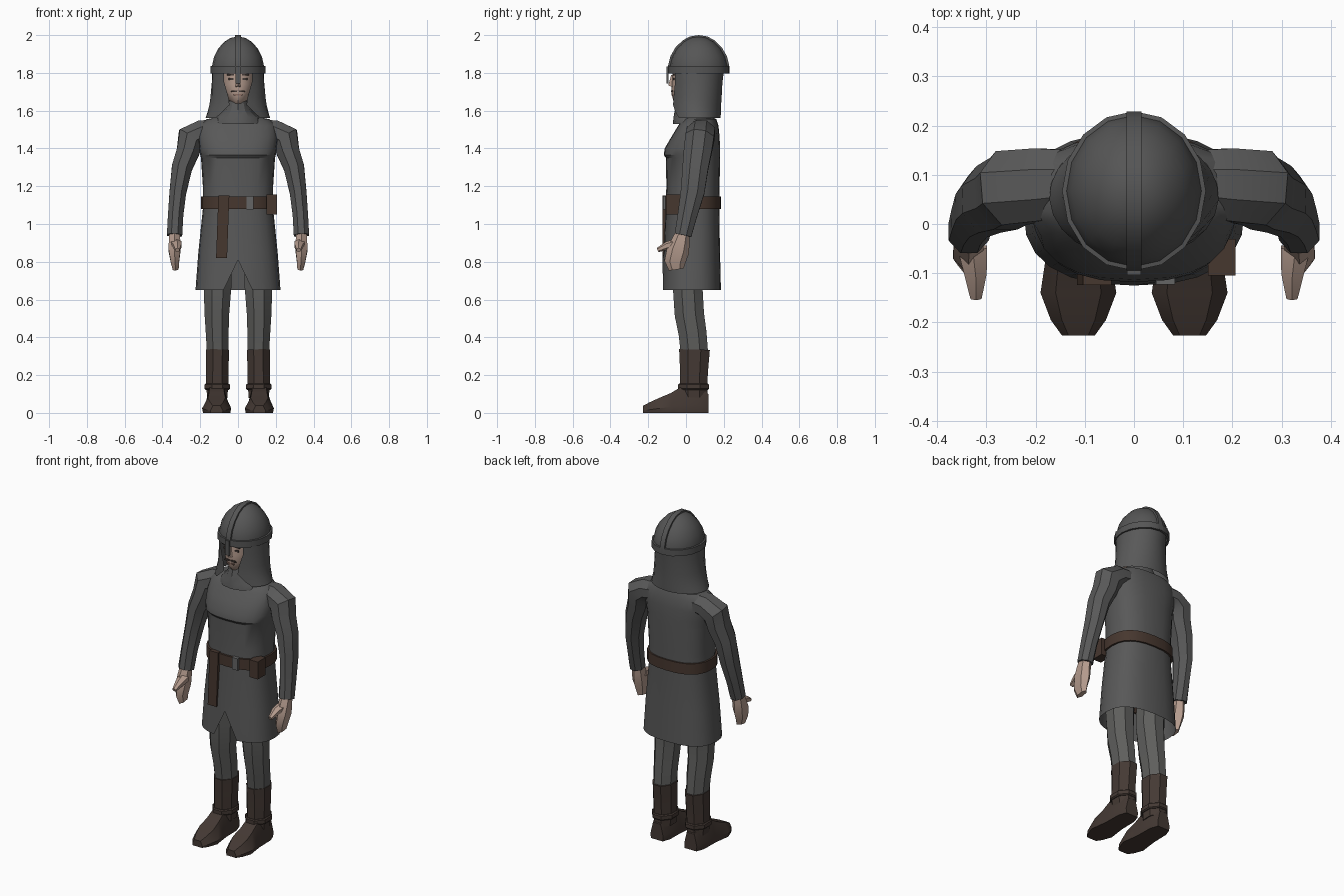
import bpy, bmesh, math
from mathutils import Vector

if "Cube" in bpy.data.objects:
    bpy.data.objects.remove(bpy.data.objects["Cube"])


def mat(name, r, g, b):
    m = bpy.data.materials.new(name)
    m.diffuse_color = (r, g, b, 1)
    m.use_nodes = True
    m.node_tree.nodes["Principled BSDF"].inputs["Base Color"].default_value = m.diffuse_color
    return m


MAIL = mat("dark grey mail", .098, .098, .098)
HOSE = mat("grey hose", .112, .112, .108)
STEEL = mat("helmet steel", .092, .092, .092)
LEATHER = mat("boot leather", .058, .041, .034)
STRAP = mat("belt leather", .062, .038, .028)
SKIN = mat("skin", .46, .33, .27)
BUCKLE = mat("buckle metal", .13, .13, .13)
HAIR = mat("dark hair", .06, .045, .04)
LIP = mat("lip", .25, .15, .12)


def loft(name, rings, material, closed=True, caps=(True, True), angle=30):
    """Skin a list of equal-length point rings."""
    bm = bmesh.new()
    rows = [[bm.verts.new(p) for p in r] for r in rings]
    n = len(rows[0])
    for a, b in zip(rows, rows[1:]):
        for i in range(n if closed else n - 1):
            j = (i + 1) % n
            bm.faces.new((a[i], a[j], b[j], b[i]))
    if caps[0]:
        bm.faces.new(rows[0])
    if caps[1]:
        bm.faces.new(rows[-1])
    bmesh.ops.recalc_face_normals(bm, faces=bm.faces)
    me = bpy.data.meshes.new(name)
    bm.to_mesh(me)
    bm.free()
    me.materials.append(material)
    ob = bpy.data.objects.new(name, me)
    bpy.context.collection.objects.link(ob)
    bpy.ops.object.select_all(action='DESELECT')
    ob.select_set(True)
    bpy.context.view_layer.objects.active = ob
    bpy.ops.object.shade_smooth_by_angle(angle=math.radians(angle))
    return ob


def ring(z, rx, yf, yb, n=16, power=1.0, gap=None, cx=0):
    """Horizontal oval from front y to back y; gap is the half angle left open in front."""
    pts = []
    for i in range(n):
        a = 2 * math.pi * i / n if gap is None else gap + (2 * math.pi - 2 * gap) * i / (n - 1)
        s, c = math.sin(a), math.cos(a)
        s = math.copysign(abs(s) ** power, s)
        c = math.copysign(abs(c) ** power, c)
        pts.append(Vector((cx + rx * s, (yf + yb) / 2 - (yb - yf) / 2 * c, z)))
    return pts


def tube(name, path, material, n=8, ref=(0, 1, 0), side=1, angle=30):
    """Limb through (x, y, z, half width, half depth) stations."""
    P = [Vector((p[0] * side, p[1], p[2])) for p in path]
    rings = []
    for i, p in enumerate(path):
        t = (P[min(i + 1, len(P) - 1)] - P[max(i - 1, 0)]).normalized()
        u = Vector(ref).cross(t).normalized()
        v = t.cross(u)
        rings.append([P[i] + u * p[3] * math.cos(a) + v * p[4] * math.sin(a)
                      for a in (2 * math.pi * (k + .5) / n for k in range(n))])
    return loft(name, rings, material, angle=angle)


def box(name, x0, x1, y0, y1, z0, z1, material, shift=0):
    """Box whose lower end may be shifted sideways."""
    rings = [[(x0 + d, y0, z), (x1 + d, y0, z), (x1 + d, y1, z), (x0 + d, y1, z)]
             for z, d in ((z0, shift), (z1, 0))]
    return loft(name, rings, material)


# Tunic, with a wedge-shaped slit at the front hem
N = 24
tunic = [ring(z, rx, yf, yb, N, .8) for z, rx, yf, yb in (
    (.65, .225, -.125, .185), (.85, .21, -.118, .18), (1.08, .186, -.108, .176),
    (1.2, .186, -.104, .178), (1.35, .196, -.106, .18), (1.365, .2, -.118, .18),
    (1.40, .205, -.113, .18), (1.46, .212, -.078, .178), (1.52, .205, -.042, .172),
    (1.555, .165, -.015, .16), (1.57, .09, .0, .13))]
tunic[0][0].z = .81
loft("tunic", tunic, MAIL, caps=(False, True))

# Collar below the chin
loft("collar", [ring(*r, 12) for r in (
    (1.53, .125, -.07, .14), (1.565, .115, -.066, .14), (1.60, .075, -.06, .13),
    (1.65, .055, -.048, .12))], MAIL)

# Mail hood, open at the face
hood = []
for z, rx, yf, yb, edge in ((1.83, .136, -.083, .205, .076), (1.75, .139, -.078, .194, .073),
                            (1.67, .146, -.074, .19, .05), (1.63, .152, -.074, .187, .045),
                            (1.59, .162, -.074, .186, .085), (1.56, .172, -.072, .184, .12)):
    hood.append(ring(z, rx, yf, yb, 20, gap=math.asin(edge / rx)))
loft("mail_hood", hood, MAIL, closed=False, caps=(False, False))

# Head and facial features
loft("head", [ring(*r, 16) for r in (
    (1.635, .03, -.05, .1), (1.655, .048, -.068, .11), (1.69, .07, -.076, .115),
    (1.74, .083, -.076, .12), (1.82, .088, -.07, .12))], SKIN)
loft("nose", [[(-.016, -.07, 1.725), (.016, -.07, 1.725), (0, -.094, 1.733)],
              [(-.009, -.065, 1.79), (.009, -.065, 1.79), (0, -.078, 1.79)]], SKIN)
box("mouth", -.024, .024, -.077, -.07, 1.681, 1.689, LIP)
for s in (1, -1):
    xs = sorted((s * .002, s * .034))
    box("moustache", *xs, -.079, -.07, 1.699, 1.708, HAIR, shift=s * .005)
    xs = sorted((s * .025, s * .05))
    box("eye", *xs, -.069, -.060, 1.762, 1.772, HAIR)
    xs = sorted((s * .02, s * .058))
    box("eyebrow", *xs, -.07, -.060, 1.786, 1.794, HAIR)

# Helmet dome, rim, crest ridge and nose guard
CY = .067
profile = [(1.80, .137), (1.84, .137), (1.885, .127), (1.93, .104), (1.965, .072),
           (1.985, .04), (1.992, .006)]
loft("helmet_dome", [ring(z, r, CY - r * 1.12, CY + r * 1.12, 16) for z, r in profile],
     STEEL, caps=(False, True), angle=40)
loft("helmet_rim", [ring(z, r, CY - r * 1.11, CY + r * 1.11, 16) for z, r in
                    ((1.798, .134), (1.798, .146), (1.836, .146), (1.838, .134))],
     STEEL, caps=(False, False))
arc = [(CY - r * 1.12, z) for z, r in profile[:-1]] + [(CY, 1.992)]
arc += [(2 * CY - y, z) for y, z in reversed(arc[:-1])]
crest = []
for y, z in arc:
    d = Vector((0, (y - CY) * .8, max(z - 1.84, 0))).normalized() * .008
    p = Vector((0, y, z))
    crest.append([p + Vector((x, 0, 0)) + k * d for x, k in
                  ((-.015, -1), (.015, -1), (.015, 1), (-.015, 1))])
loft("helmet_ridge", crest, STEEL)
box("nose_guard", -.014, .014, -.104, -.093, 1.745, 1.835, STEEL)

# Belt with buckle, hanging tail and pouch
loft("belt", [ring(z, .184 + d, -.106 - d, .174 + d, N, .8) for z, d in
              ((1.08, 0), (1.08, .012), (1.145, .012), (1.145, 0))], STRAP, caps=(False, False))
box("belt_buckle", .045, .083, -.123, -.10, 1.077, 1.148, BUCKLE)
box("belt_tail", -.104, -.046, -.124, -.098, .82, 1.15, STRAP, shift=-.012)
box("belt_pouch", .15, .206, -.105, -.03, 1.05, 1.155, STRAP)

for s, tag in ((1, "left"), (-1, "right")):
    # Sleeve
    tube(tag + "_sleeve", [
        (.12, .085, 1.495, .06, .07), (.19, .08, 1.488, .068, .08), (.25, .073, 1.455, .08, .082),
        (.264, .062, 1.385, .066, .08), (.296, .05, 1.30, .059, .074), (.318, .035, 1.17, .048, .068),
        (.33, .008, 1.05, .044, .056), (.336, -.016, .94, .044, .048)], MAIL, side=s)
    # Hand and thumb
    tube(tag + "_hand", [
        (.335, -.015, .96, .031, .036), (.336, -.028, .91, .035, .048), (.336, -.042, .86, .036, .06),
        (.334, -.058, .80, .026, .056), (.33, -.052, .76, .018, .04)], SKIN, n=6, side=s)
    tube(tag + "_thumb", [
        (.328, -.05, .895, .034, .028), (.322, -.10, .885, .026, .022),
        (.321, -.15, .862, .013, .012)], SKIN, n=6, ref=(0, 0, 1), side=s)
    # Leg
    tube(tag + "_leg", [
        (.108, .02, .95, .08, .09), (.108, .008, .68, .08, .085), (.112, .018, .52, .07, .084),
        (.11, .035, .42, .065, .08), (.108, .046, .30, .06, .078)], HOSE, side=s, angle=25)
    # Boot shaft, ankle strap and foot
    tube(tag + "_boot_shaft", [
        (.108, .045, .335, .066, .088), (.109, .043, .25, .064, .082), (.11, .04, .15, .063, .078),
        (.11, .042, .08, .058, .078)], LEATHER, side=s, angle=25)
    tube(tag + "_ankle_strap", [
        (.11, .04, .155, .066, .082), (.11, .04, .15, .072, .088), (.11, .04, .128, .072, .088),
        (.11, .04, .122, .066, .082)], LEATHER, side=s)
    foot = []
    for y, w, h in ((.118, .042, .10), (.07, .06, .14), (-.03, .062, .135), (-.08, .068, .105),
                    (-.14, .077, .08), (-.195, .056, .055), (-.227, .033, .038)):
        foot.append([(s * .113 + w * k, y, h * q) for k, q in
                     ((-.94, 0), (-1, .3), (-.6, 1), (.6, 1), (1, .3), (.94, 0))])
    loft(tag + "_boot_foot", foot, LEATHER)
